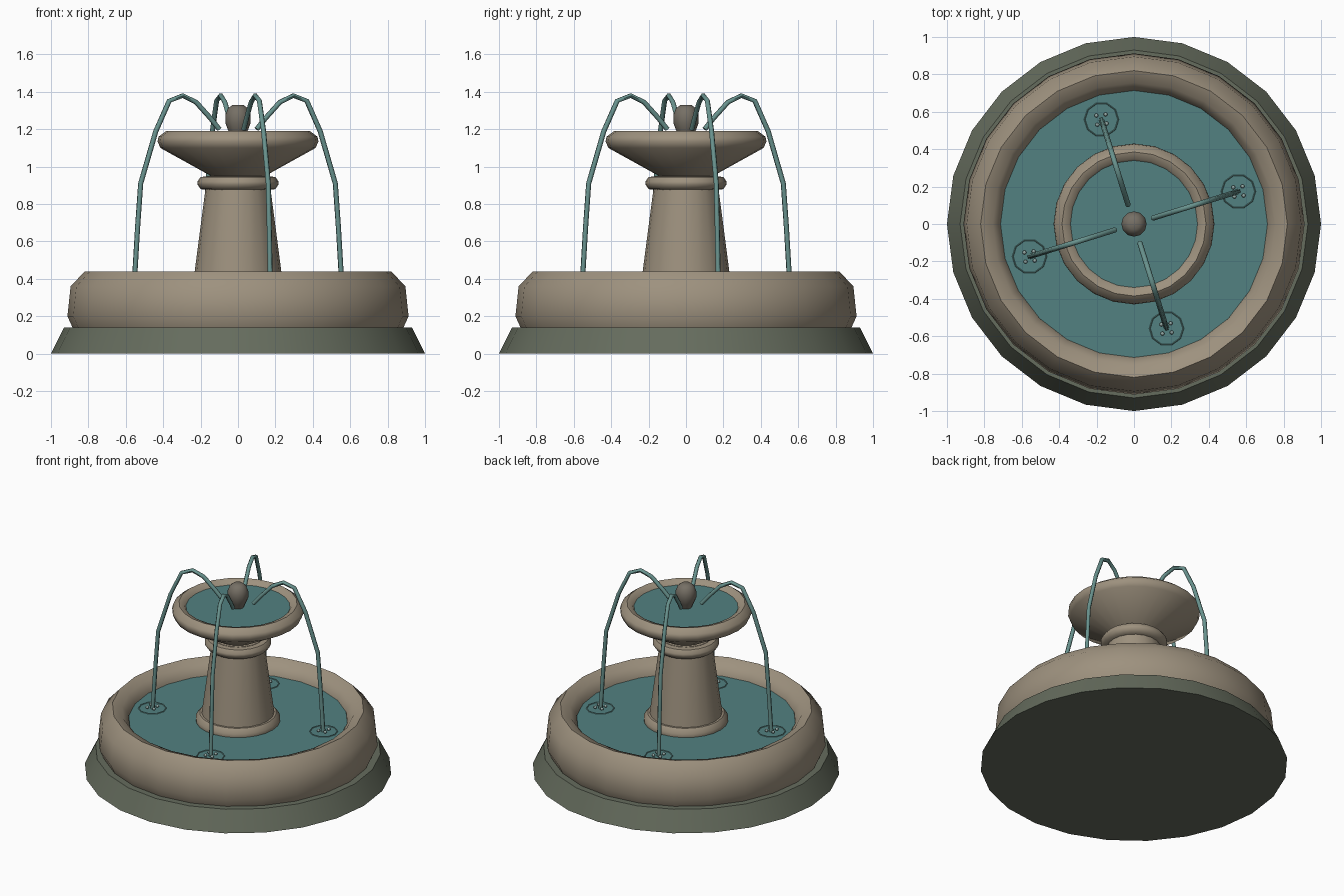
import bpy, bmesh, math
from mathutils import Vector, Matrix

if "Cube" in bpy.data.objects:
    bpy.data.objects.remove(bpy.data.objects["Cube"])


def material(name, rgb):
    m = bpy.data.materials.new(name)
    m.diffuse_color = (*rgb, 1)
    m.use_nodes = True
    m.node_tree.nodes["Principled BSDF"].inputs["Base Color"].default_value = m.diffuse_color
    return m


STONE = material("stone", (0.34, 0.285, 0.21))
BASE = material("mossy_stone", (0.13, 0.15, 0.11))
DARK = material("dark_stone", (0.18, 0.16, 0.13))
WATER = material("water", (0.085, 0.22, 0.22))
JET = material("jet_water", (0.14, 0.29, 0.27))
FOAM = material("foam", (0.30, 0.40, 0.38))


def finish(bm, name, mat, angle=50):
    bmesh.ops.recalc_face_normals(bm, faces=bm.faces)
    me = bpy.data.meshes.new(name)
    bm.to_mesh(me)
    bm.free()
    me.materials.append(mat)
    me.shade_smooth()
    me.set_sharp_from_angle(angle=math.radians(angle))
    ob = bpy.data.objects.new(name, me)
    bpy.context.collection.objects.link(ob)
    return ob


def lathe(name, profile, mat, sides=24, closed=False, caps=True, angle=50):
    """Revolve (radius, z) points about the z axis."""
    bm = bmesh.new()
    rings = []
    for r, z in profile:
        rings.append([bm.verts.new((r * math.cos(2 * math.pi * i / sides),
                                    r * math.sin(2 * math.pi * i / sides), z))
                      for i in range(sides)])
    pairs = list(zip(rings, rings[1:]))
    if closed:
        pairs.append((rings[-1], rings[0]))
    for a, b in pairs:
        for i in range(sides):
            j = (i + 1) % sides
            bm.faces.new((a[i], a[j], b[j], b[i]))
    if caps and not closed:
        bm.faces.new(rings[0])
        bm.faces.new(rings[-1])
    return finish(bm, name, mat, angle)


def disc(name, r, z, mat):
    bm = bmesh.new()
    bmesh.ops.create_circle(bm, cap_ends=True, segments=24, radius=r,
                            matrix=Matrix.Translation((0, 0, z)))
    return finish(bm, name, mat)


# Plinth and lower basin
lathe("plinth", [(1.0, 0), (0.93, 0.14)], BASE, angle=30)
lathe("lower_basin", [(0.88, 0.13), (0.912, 0.20), (0.895, 0.36), (0.82, 0.44),
                      (0.755, 0.415), (0.715, 0.36), (0.70, 0.25), (0.70, 0.13)],
      STONE, closed=True)
disc("lower_water", 0.72, 0.35, WATER)

# Pedestal with foot ring and collar
lathe("pedestal", [(0.25, 0.30), (0.165, 0.95)], STONE, sides=20)
lathe("foot_ring", [(0.25, 0.31), (0.275, 0.335), (0.275, 0.375), (0.25, 0.405),
                    (0.22, 0.405), (0.22, 0.31)], STONE, closed=True)
lathe("collar", [(0.16, 0.875), (0.20, 0.88), (0.217, 0.905), (0.217, 0.92),
                 (0.20, 0.945), (0.14, 0.95)], STONE)

# Upper bowl
lathe("upper_bowl", [(0.135, 0.945), (0.415, 1.10), (0.43, 1.135), (0.425, 1.16),
                     (0.385, 1.19), (0.35, 1.18), (0.33, 1.145)],
      STONE, caps=False)
disc("bowl_bottom", 0.135, 0.945, STONE)
disc("upper_water", 0.34, 1.162, WATER)

# Finial
lathe("finial", [(0.035, 1.155), (0.055, 1.20), (0.068, 1.235), (0.068, 1.275),
                 (0.055, 1.31), (0.03, 1.33)], DARK, sides=12)

# Four arching jets, each with a ripple ring and droplets
PATH = [(0.105, 1.20), (0.155, 1.26), (0.235, 1.345), (0.31, 1.38), (0.385, 1.352),
        (0.46, 1.19), (0.545, 0.91), (0.562, 0.68), (0.583, 0.34)]


def jet(name, ang, radius=0.014, sides=6):
    bm = bmesh.new()
    pts = [Vector((r, 0, z)) for r, z in PATH]
    rings = []
    for i, p in enumerate(pts):
        t = (pts[min(i + 1, len(pts) - 1)] - pts[max(i - 1, 0)]).normalized()
        side = Vector((0, 1, 0))
        up = t.cross(side)
        rings.append([bm.verts.new(p + radius * (math.cos(a) * side + math.sin(a) * up))
                      for a in (2 * math.pi * k / sides for k in range(sides))])
    for a, b in zip(rings, rings[1:]):
        for k in range(sides):
            j = (k + 1) % sides
            bm.faces.new((a[k], a[j], b[j], b[k]))
    bm.faces.new(rings[0])
    bm.faces.new(rings[-1])
    finish(bm, name, JET, 61).rotation_euler.z = ang


for n in range(4):
    ang = math.radians(17.3) + n * math.pi / 2
    jet(f"water_jet_{n + 1}", ang)
    foot = Vector((0.585 * math.cos(ang), 0.585 * math.sin(ang), 0))
    ripple = lathe(f"ripple_{n + 1}", [(0.098, 0.345), (0.09, 0.354), (0.082, 0.345)],
                   JET, sides=10, caps=False)
    ripple.location = foot
    bm = bmesh.new()
    for k in range(4):
        a = ang + k * math.pi / 2 + 0.6
        spot = foot + Vector((0.035 * math.cos(a), 0.035 * math.sin(a), 0.362))
        bmesh.ops.create_icosphere(bm, subdivisions=1, radius=0.012,
                                   matrix=Matrix.Translation(spot))
    finish(bm, f"droplets_{n + 1}", FOAM)
